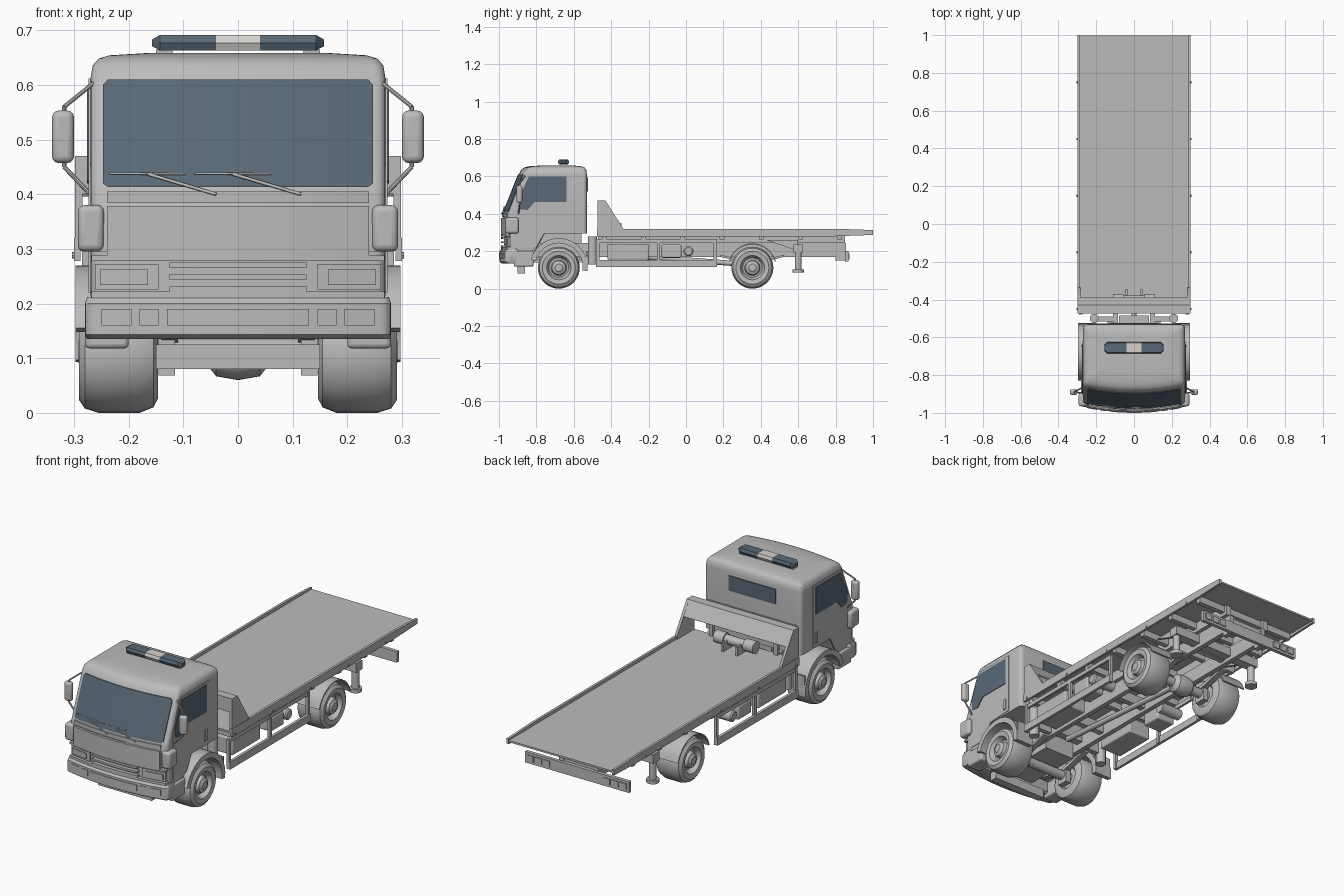
import bpy, bmesh, math
from mathutils import Vector

if "Cube" in bpy.data.objects:
    bpy.data.objects.remove(bpy.data.objects["Cube"], do_unlink=True)


def material(name, r, g, b):
    m = bpy.data.materials.new(name)
    m.use_nodes = True
    m.diffuse_color = (r, g, b, 1)
    m.node_tree.nodes["Principled BSDF"].inputs["Base Color"].default_value = (r, g, b, 1)
    return m


GREY = material("body_grey", .5, .5, .5)
GLASS = material("dark_blue_glass", .1, .14, .18)
LENS = material("pale_lens", .66, .64, .61)


def finish(name, bm, mat=GREY, mirror=False):
    """Turn a bmesh into an object, optionally with a copy mirrored across x."""
    if mirror:
        copy = bmesh.ops.duplicate(bm, geom=bm.verts[:] + bm.edges[:] + bm.faces[:])["geom"]
        for v in copy:
            if isinstance(v, bmesh.types.BMVert):
                v.co.x = -v.co.x
    bmesh.ops.recalc_face_normals(bm, faces=bm.faces[:])
    me = bpy.data.meshes.new(name)
    bm.to_mesh(me)
    bm.free()
    me.materials.append(mat)
    me.shade_smooth()
    me.set_sharp_from_angle(angle=math.radians(35))
    ob = bpy.data.objects.new(name, me)
    bpy.context.scene.collection.objects.link(ob)
    return ob


def loft(name, rings, mat=GREY, mirror=False):
    bm = bmesh.new()
    rows = [[bm.verts.new(p) for p in ring] for ring in rings]
    n = len(rows[0])
    for a, b in zip(rows, rows[1:]):
        for i in range(n):
            j = (i + 1) % n
            bm.faces.new((a[i], a[j], b[j], b[i]))
    bm.faces.new(rows[0])
    bm.faces.new(rows[-1])
    return finish(name, bm, mat, mirror)


def prism(name, profile, x0, x1, mat=GREY, mirror=False):
    """Extrude a (y, z) outline along x."""
    return loft(name, [[(x, y, z) for y, z in profile] for x in (x0, x1)], mat, mirror)


def box(name, x0, x1, y0, y1, z0, z1, mirror=False, bevel=0):
    ob = prism(name, [(y0, z0), (y1, z0), (y1, z1), (y0, z1)], x0, x1, GREY, mirror)
    if bevel:
        mod = ob.modifiers.new("rounding", "BEVEL")
        mod.width, mod.segments = bevel, 3
    return ob


def lathe(name, profile, y, z, mirror=False):
    """Revolve an (x, radius) profile about a line along x."""
    bm = bmesh.new()
    vs = [bm.verts.new((x, y, z + r)) for x, r in profile]
    es = [bm.edges.new(pair) for pair in zip(vs, vs[1:])]
    bmesh.ops.spin(bm, geom=vs + es, cent=(0, y, z), axis=(1, 0, 0),
                   angle=math.tau, steps=36, use_duplicate=False)
    bmesh.ops.remove_doubles(bm, verts=bm.verts[:], dist=.0001)
    return finish(name, bm, GREY, mirror)


def rod(name, points, r, mirror=False, sides=12):
    bm = bmesh.new()
    for a, b in zip(points, points[1:]):
        a, b = Vector(a), Vector(b)
        new = bmesh.ops.create_cone(bm, cap_ends=True, segments=sides, radius1=r,
                                    radius2=r, depth=(b - a).length)["verts"]
        turn = (b - a).to_track_quat("Z", "Y")
        for v in new:
            v.co = turn @ v.co + (a + b) / 2
    return finish(name, bm, GREY, mirror)


def arc(name, y, z, r0, r1, start, end, x0, x1):
    angles = [math.radians(start + (end - start) * i / 16) for i in range(17)]
    pts = [(y + r1 * math.cos(a), z + r1 * math.sin(a)) for a in angles]
    pts += [(y + r0 * math.cos(a), z + r0 * math.sin(a)) for a in reversed(angles)]
    return prism(name, pts, x0, x1, GREY, True)


def bow(x):
    return .03 * (x / .27) ** 2


def plan(z, front, back, hw, r=.02):
    """Rounded cab outline with a bowed front at height z."""
    half = [(t / 4 * (hw - r), front + bow(t / 4 * (hw - r))) for t in range(5)]
    quarter = [math.radians(a) for a in (22, 45, 68, 90)]
    fy = half[-1][1] + r
    half += [(hw - r + r * math.sin(a), fy - r * math.cos(a)) for a in quarter]
    half += [(hw - r + r * math.cos(a), back - r + r * math.sin(a)) for a in [0] + quarter]
    return [(x, y, z) for x, y in half] + [(-x, y, z) for x, y in reversed(half[1:])]


def front_strip(name, x0, x1, z0, z1, y, thick, mirror=False, mat=GREY):
    """Panel following the bowed front."""
    rings = []
    for i in range(9):
        x = x0 + (x1 - x0) * i / 8
        f = y + bow(x)
        rings.append([(x, f, z0), (x, f, z1), (x, f + thick, z1), (x, f + thick, z0)])
    return loft(name, rings, mat, mirror)


# Cab shell
loft("cab_shell", [plan(.295, -.982, -.53, .27), plan(.4, -.978, -.53, .27),
                   plan(.415, -.972, -.53, .27), plan(.61, -.895, -.53, .27),
                   plan(.635, -.882, -.533, .266), plan(.648, -.865, -.542, .255),
                   plan(.654, -.84, -.56, .235), plan(.658, -.78, -.6, .17)])
loft("cab_lower_front", [plan(.2, -.97, -.8, .268), plan(.22, -.97, -.795, .27),
                         plan(.296, -.97, -.755, .27)])
front_strip("front_panel", -.24, .24, .288, .378, -.99, .02)
front_strip("cowl_strip", -.24, .24, .384, .405, -.984, .02)
box("corner_deflector", .245, .293, -.965, -.895, .295, .38, True, .012)

# Windscreen and wipers
def screen_y(z):
    return -.972 + (z - .415) / .195 * .077


rings = []
for z, hw in ((.413, .238), (.42, .247), (.6, .247), (.61, .238)):
    xs = [hw * (i / 6 - 1) for i in range(13)]
    y = screen_y(z)
    rings.append([(x, y + bow(x) - .004, z) for x in xs]
                 + [(x, y + bow(x) + .004, z) for x in reversed(xs)])
loft("windscreen", rings, GLASS)
for i, s in enumerate((-.235, -.08)):
    def on_screen(x, z):
        return (x, screen_y(z) + bow(x) - .009, z)
    rod("wiper_blade_%d" % i, [on_screen(s, .438), on_screen(s + .14, .437)], .002)
    rod("wiper_arm_%d" % i, [on_screen(s + .07, .437), on_screen(s + .195, .4)], .003)

# Doors, windows, handles
prism("door", [(-.905, .22), (-.8, .22), (-.757, .297), (-.62, .305), (-.62, .612),
               (-.848, .612), (-.905, .46)], .267, .273, GREY, True)
prism("side_window", [(-.84, .6), (-.64, .6), (-.64, .463), (-.81, .463), (-.847, .42),
                      (-.888, .425), (-.894, .48)], .268, .276, GLASS, True)
box("door_handle", .27, .278, -.655, -.637, .32, .375, True)
prism("rear_window", [(-.535, .52), (-.525, .52), (-.525, .595), (-.535, .595)], -.13, .13, GLASS)
box("rear_panel_seam", -.25, .25, -.535, -.526, .437, .443)

# Grille, headlights, bumper
for i, z in enumerate((.226, .248, .27)):
    front_strip("grille_bar_%d" % i, -.125, .125, z - .005, z + .005, -.988, .02)
front_strip("grille_lower_lip", -.268, .268, .21, .222, -.988, .03)
front_strip("grille_upper_lip", -.268, .268, .278, .288, -.988, .03)
front_strip("headlight", .145, .262, .226, .272, -.98, .02, True)
front_strip("headlight_lens", .165, .252, .234, .262, -.985, .02, True)
loft("bumper", [plan(.135, -.985, -.9, .276), plan(.143, -.997, -.89, .28),
                plan(.2, -.997, -.89, .28), plan(.212, -.985, -.9, .276)])
front_strip("bumper_plate", -.13, .13, .16, .19, -1, .01)
front_strip("bumper_side_plate", .145, .18, .16, .19, -1, .01, True)
front_strip("fog_light", .195, .25, .16, .19, -1, .01, True)
box("cab_step", .2, .28, -.92, -.815, .118, .2, True, .008)

# Mirrors
box("mirror", .3, .34, -.905, -.875, .457, .553, True, .012)
rod("mirror_arm", [(.262, -.86, .605), (.318, -.89, .56), (.318, -.89, .45),
                   (.27, -.895, .4)], .004, True, 8)

# Roof light bar
def bar_ring(x, s=1):
    hexagon = ((-.03, .677), (-.024, .691), (.024, .691), (.03, .677), (.024, .663), (-.024, .663))
    return [(x, -.655 + y * s, .677 + (z - .677) * s) for y, z in hexagon]


loft("beacon_lens", [bar_ring(.04), bar_ring(.143), bar_ring(.157, .45)], GLASS, True)
loft("beacon_centre", [bar_ring(-.04), bar_ring(.04)], LENS)
box("beacon_foot", .12, .15, -.672, -.638, .645, .665, True)

# Wheels, fenders, axles, springs
for name, y in (("front", -.68), ("rear", .355)):
    lathe(name + "_wheel", [(.16, 0), (.16, .05), (.148, .06), (.146, .085), (.155, .102),
                            (.18, .112), (.255, .112), (.28, .104), (.291, .088), (.287, .065),
                            (.276, .06), (.262, .052), (.264, .042), (.284, .036),
                            (.288, .024), (.292, .02), (.292, 0)], y, .112, True)
    rod(name + "_axle", [(-.16, y, .112), (.16, y, .112)], .024)
    prism(name + "_leaf_spring", [(y - .17, .17), (y, .125), (y + .17, .17), (y + .17, .18),
                                  (y, .145), (y - .17, .18)], .11, .14, GREY, True)
    box(name + "_spring_clamp", .115, .145, y - .03, y + .03, .068, .17, True)
lathe("differential", [(-.06, .02), (-.04, .045), (0, .052), (.04, .045), (.06, .02)], .355, .112)
rod("drive_shaft", [(0, -.5, .19), (0, .32, .13)], .014)
box("front_cross_beam", -.15, .15, -.9, -.86, .08, .125)
box("engine_block", -.085, .085, -.87, -.56, .14, .3)
arc("front_fender", -.68, .115, .128, .155, -8, 165, .2, .297)
box("mud_flap", .2, .29, -.535, -.527, .1, .2, True)
arc("rear_fender", .355, .112, .124, .13, 15, 165, .16, .292)

# Chassis frame
box("chassis_rail", .085, .11, -.93, .85, .17, .245, True)
box("subframe_rail", .1, .13, -.47, .85, .245, .296, True)
for i in range(7):
    y = -.45 + i * .21
    box("deck_cross_beam_%d" % i, -.285, .285, y, y + .025, .262, .296)
for i, y in enumerate((-.9, -.36, -.05, .18, .55, .82)):
    box("frame_cross_member_%d" % i, -.09, .09, y, y + .03, .185, .235)

# Equipment behind the cab
rod("air_tank", [(.21, -.5, .13), (.21, -.5, .28)], .024, True, 20)
box("tank_bracket", .11, .2, -.515, -.49, .18, .24, True)
box("mid_cross_tray", -.08, .08, -.525, -.485, .2, .28)

# Side guards, boxes and tanks
box("guard_rail", .278, .292, -.48, .165, .115, .152, True)
for i, y in enumerate((-.48, -.155, .148)):
    box("guard_post_%d" % i, .272, .286, y, y + .017, .115, .265, True)
box("guard_upper_rail", .272, .284, -.48, .165, .245, .265, True)
box("battery_box", .14, .265, -.42, -.2, .155, .238, True, .006)
box("tool_box", .17, .275, -.13, -.025, .165, .235, True, .008)
lathe("side_tank", [(.15, 0), (.15, .027), (.272, .027), (.278, .02), (.278, 0)], .013, .2, True)

# Flat deck with side rails
box("deck_plate", -.29, .29, -.475, .998, .296, .305)
prism("deck_rail", [(-.475, .278), (.8, .28), (1, .287), (1, .313), (.8, .32), (-.475, .32)],
      .288, .3, GREY, True)
for i in range(5):
    y = -.45 + i * .3
    rod("rail_bolt_%d" % i, [(.297, y, .288), (.304, y, .288)], .006, True, 8)

# Headboard and winch
prism("headboard_gusset", [(-.473, .3), (-.473, .47), (-.43, .47), (-.335, .32), (-.335, .3)],
      .284, .298, GREY, True)
prism("headboard", [(-.473, .4), (-.473, .47), (-.43, .47), (-.388, .4), (-.394, .396),
                    (-.436, .46), (-.464, .46), (-.464, .4)], -.29, .29)
box("headboard_post", .17, .19, -.473, -.455, .3, .41, True)
rod("winch_drum", [(-.055, -.4, .345), (.055, -.4, .345)], .022, sides=24)
rod("winch_motor", [(.055, -.4, .345), (.11, -.4, .345)], .03, True, 24)
box("winch_mount", .035, .045, -.44, -.345, .3, .35, True)

# Stabiliser legs
box("stabiliser_beam", -.255, .255, .575, .625, .19, .235)
rod("stabiliser_leg", [(.235, .6, .1), (.235, .6, .23)], .018, True, 20)
rod("stabiliser_foot", [(.235, .6, .085), (.235, .6, .102)], .03, True, 20)
prism("stabiliser_brace", [(.43, .26), (.6, .26), (.6, .2)], .2, .215, GREY, True)

# Rear light bar
box("rear_light_bar", -.29, .29, .85, .868, .145, .2)
box("light_bar_arm", .085, .11, .8, .855, .15, .245, True)
for i in range(3):
    x = .15 + i * .045
    box("tail_light_%d" % i, x, x + .036, .866, .873, .157, .188, True)
